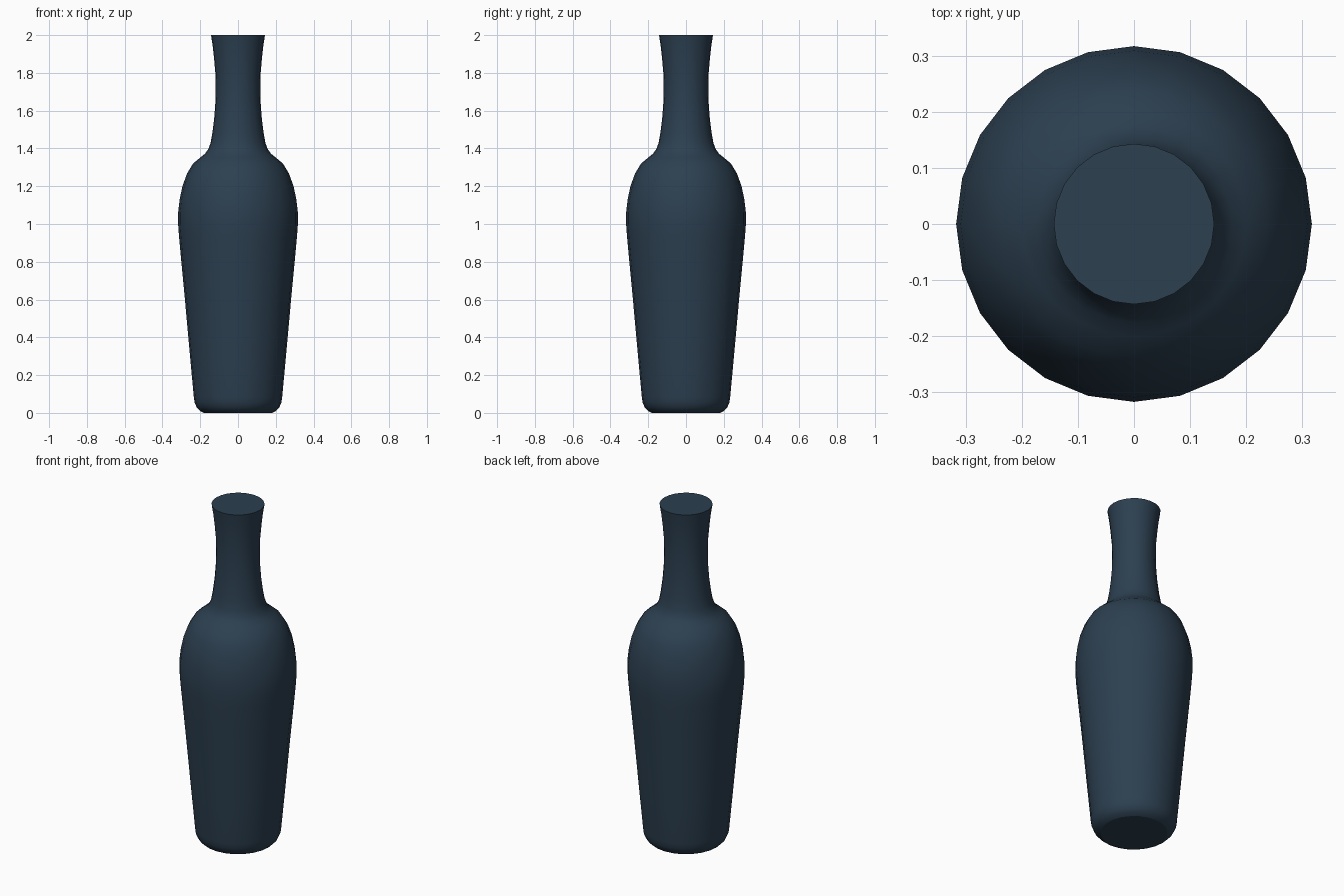
import bpy, bmesh, math

if "Cube" in bpy.data.objects:
    bpy.data.objects.remove(bpy.data.objects["Cube"])

SIDES = 24

# Profile of the bottle as (radius, height), base to lip
profile = [
    (0.180, 0.000), (0.200, 0.010), (0.218, 0.028), (0.230, 0.055), (0.234, 0.085),
    (0.254, 0.300), (0.281, 0.600), (0.300, 0.800), (0.312, 0.930),
    (0.317, 1.000), (0.317, 1.060), (0.309, 1.130), (0.294, 1.200),
    (0.270, 1.267), (0.238, 1.320), (0.200, 1.352), (0.175, 1.372),
    (0.157, 1.397), (0.145, 1.430), (0.136, 1.480), (0.126, 1.560),
    (0.120, 1.640), (0.118, 1.720), (0.120, 1.800), (0.128, 1.890),
    (0.135, 1.950), (0.143, 2.000),
]

# Body: lathed rings with flat caps at base and lip
bm = bmesh.new()
rings = [[bm.verts.new((r * math.cos(2 * math.pi * i / SIDES),
                        r * math.sin(2 * math.pi * i / SIDES), z))
          for i in range(SIDES)] for r, z in profile]
for low, high in zip(rings, rings[1:]):
    for i in range(SIDES):
        j = (i + 1) % SIDES
        bm.faces.new((low[i], low[j], high[j], high[i]))
caps = [bm.faces.new(rings[0][::-1]), bm.faces.new(rings[-1])]

# Smooth walls, crisp cap edges
for f in bm.faces:
    f.smooth = True
for cap in caps:
    cap.smooth = False
    for e in cap.edges:
        e.smooth = False

mesh = bpy.data.meshes.new("bottle")
bm.to_mesh(mesh)
bm.free()
bottle = bpy.data.objects.new("bottle", mesh)
bpy.context.collection.objects.link(bottle)

# Dark blue glass colour
glass = bpy.data.materials.new("dark_blue")
glass.diffuse_color = (0.025, 0.05, 0.08, 1)
glass.use_nodes = True
glass.node_tree.nodes["Principled BSDF"].inputs["Base Color"].default_value = glass.diffuse_color
mesh.materials.append(glass)
